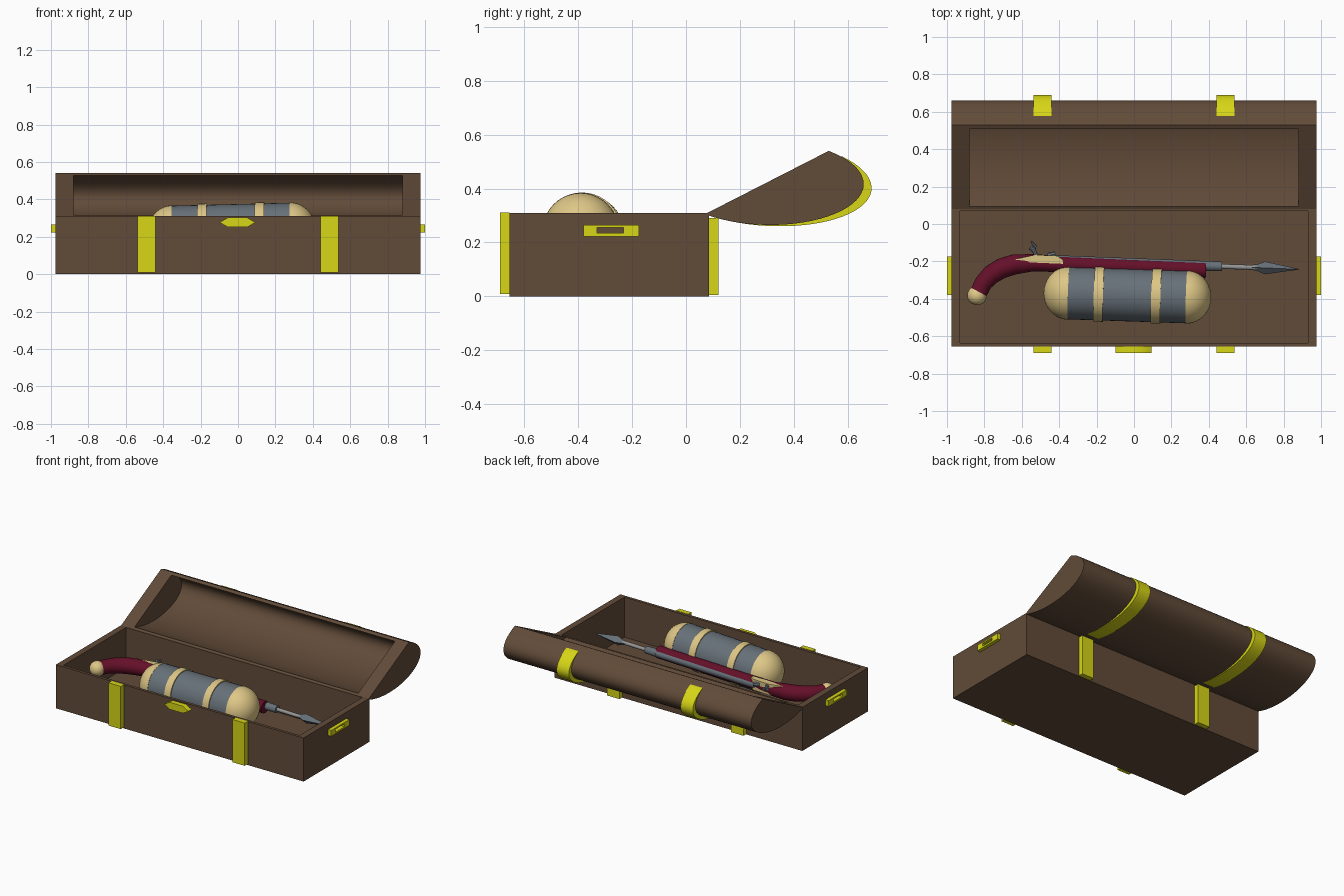
import bpy, bmesh
from math import sin, cos, pi, radians
from mathutils import Vector

if "Cube" in bpy.data.objects:
    bpy.data.objects.remove(bpy.data.objects["Cube"])


def material(name, rgb):
    m = bpy.data.materials.new(name)
    m.diffuse_color = (*rgb, 1)
    m.use_nodes = True
    m.node_tree.nodes["Principled BSDF"].inputs["Base Color"].default_value = m.diffuse_color
    return m


WOOD = material("dark_wood", (0.12, 0.07, 0.04))
BRASS = material("yellow_brass", (0.68, 0.67, 0.008))
CREAM = material("cream_metal", (0.73, 0.57, 0.24))
STEEL = material("steel", (0.135, 0.165, 0.19))
IRON = material("pale_steel", (0.3, 0.3, 0.3))
RED = material("red_wood", (0.13, 0.005, 0.022))


def loft(name, loops, mat, cyclic=False):
    """Skin matching loops of points; cap the ends unless cyclic."""
    bm = bmesh.new()
    rings = [[bm.verts.new(p) for p in loop] for loop in loops]
    n = len(rings[0])
    for a, b in zip(rings, rings[1:] + (rings[:1] if cyclic else [])):
        for i in range(n):
            j = (i + 1) % n
            bm.faces.new((a[i], a[j], b[j], b[i]))
    if not cyclic:
        bm.faces.new(rings[0])
        bm.faces.new(rings[-1])
    bmesh.ops.recalc_face_normals(bm, faces=bm.faces)
    me = bpy.data.meshes.new(name)
    bm.to_mesh(me)
    bm.free()
    me.materials.append(mat)
    ob = bpy.data.objects.new(name, me)
    bpy.context.collection.objects.link(ob)
    bpy.ops.object.select_all(action='DESELECT')
    ob.select_set(True)
    bpy.context.view_layer.objects.active = ob
    bpy.ops.object.shade_smooth_by_angle(angle=radians(35))
    return ob


def rect(x0, x1, y0, y1, z):
    return [(x0, y0, z), (x1, y0, z), (x1, y1, z), (x0, y1, z)]


def box(name, x0, x1, y0, y1, z0, z1, mat):
    return loft(name, [rect(x0, x1, y0, y1, z0), rect(x0, x1, y0, y1, z1)], mat)


def prism_x(name, section, x0, x1, mat):
    return loft(name, [[(x, y, z) for y, z in section] for x in (x0, x1)], mat)


def tube(name, pts, radii, mat, seg=24):
    """Round rings swept along a path lying near the horizontal."""
    pts = [Vector(p) for p in pts]
    loops = []
    for i, (p, r) in enumerate(zip(pts, radii)):
        t = (pts[min(i + 1, len(pts) - 1)] - pts[max(i - 1, 0)]).normalized()
        side = t.cross(Vector((0, 0, 1))).normalized()
        up = side.cross(t)
        loops.append([p + (side * cos(k * 2 * pi / seg) + up * sin(k * 2 * pi / seg)) * r
                      for k in range(seg)])
    return loft(name, loops, mat)


# chest body: hollow open box
loft("chest_body", [rect(-.975, .975, -.655, .085, 0), rect(-.975, .975, -.655, .085, .31),
                    rect(-.93, .93, -.635, .07, .31), rect(-.93, .93, -.635, .07, .025)], WOOD)


# lid: half-barrel section leaning back from the hinge
def arc(k=1.0, vy=.277, vz=-.105, t0=0, t1=180, n=32):
    out = []
    for i in range(n + 1):
        t = radians(t0 + (t1 - t0) * i / n)
        out.append((.30 + k * (-.23 * cos(t) + vy * sin(t)),
                    .4225 + k * (-.1175 * cos(t) + vz * sin(t))))
    return out


prism_x("lid_shell", arc() + arc(.9)[::-1], -.88, .88, WOOD)
for s, side in ((-1, "left"), (1, "right")):
    prism_x("lid_end_" + side, arc(), s * .88, s * .975, WOOD)

    # metal straps on the front, back and lid
    x0, x1 = s * .488 - .048, s * .488 + .048
    box("front_strap_" + side, x0, x1, -.69, -.655, .008, .312, BRASS)
    box("back_strap_" + side, x0, x1, .085, .12, .004, .29, BRASS)
    prism_x("lid_strap_" + side, arc(1, .314, -.112, 6, 170) + arc(.99, t0=6, t1=170)[::-1],
            x0, x1, BRASS)

    # side handle with a slot
    frame = []
    for x, (y0, y1, z0, z1) in ((.975, (-.38, -.175, .223, .265)), (1, (-.38, -.175, .223, .265)),
                                (1, (-.33, -.232, .235, .255)), (.975, (-.33, -.232, .235, .255))):
        frame.append([(s * x, y0, z0), (s * x, y1, z0), (s * x, y1, z1), (s * x, y0, z1)])
    loft("handle_" + side, frame, BRASS, cyclic=True)

# hexagonal front clasp
hexagon = [(-.098, .277), (-.055, .302), (.05, .302), (.093, .277), (.05, .252), (-.055, .252)]
loft("front_clasp", [[(x, y, z) for x, z in hexagon] for y in (-.69, -.655)], BRASS)


# gas tank: axis slightly tilted, given by x
def axis(x):
    return (x, -.3815 - .0337 * x, .235 + .025 * x)


tube("tank_body", [axis(-.36), axis(.29)], [.14, .14], STEEL, 40)
for name, x, s, ln in (("tank_cap_left", -.35, -1, .133), ("tank_cap_right", .28, 1, .133)):
    angs = [i * pi / 20 for i in range(10)] + [pi / 2 - .01]
    tube(name, [axis(x + s * ln * sin(a)) for a in angs], [.142 * cos(a) for a in angs], CREAM, 40)
for name, x in (("tank_band_left", -.187), ("tank_band_right", .12)):
    tube(name, [axis(x - .025), axis(x + .025)], [.147, .147], CREAM, 40)

# pistol lying on its side: stock, grip, pommel
Z = .215
grip = [(-.835, -.375), (-.805, -.315), (-.765, -.272), (-.71, -.238), (-.64, -.216),
        (-.54, -.207), (-.40, -.214), (.385, -.246)]
tube("pistol_stock", [(x, y, Z) for x, y in grip],
     [.046, .048, .052, .054, .054, .046, .043, .042], RED)
angs = [radians(d) for d in range(-86, 87, 12)]
tube("pommel", [(-.84 - .05 * sin(a) * .45, -.383 - .05 * sin(a) * .9, Z) for a in angs],
     [.052 * cos(a) for a in angs], CREAM)

# barrel with muzzle rings
tube("barrel", [(-.42, -.193, Z), (.39, -.222, Z)], [.026, .024], STEEL)
tube("muzzle", [(.38, -.224, Z), (.47, -.227, Z)], [.027, .025], STEEL)

# harpoon shaft and pointed head
tube("harpoon_shaft", [(.45, -.226, Z), (.68, -.234, Z)], [.013, .013], IRON, 12)
tube("harpoon_head", [(.62, -.232, Z), (.66, -.233, Z), (.70, -.235, Z), (.885, -.242, Z)],
     [.012, .018, .034, .001], STEEL, 4)

# flintlock plate, hammer and pan
plate = [(-.69, -.205), (-.60, -.18), (-.53, -.165), (-.41, -.17), (-.38, -.19),
         (-.38, -.213), (-.50, -.208), (-.60, -.203)]
loft("lock_plate", [[(x, y, z) for x, y in plate] for z in (Z - .03, Z + .047)], CREAM)
tube("hammer", [(-.50, -.19, Z + .03), (-.525, -.165, Z + .03), (-.535, -.14, Z + .03),
                (-.555, -.125, Z + .03)], [.014, .011, .012, .012], STEEL, 8)
tube("hammer_spur", [(-.535, -.145, Z + .03), (-.53, -.115, Z + .03), (-.55, -.092, Z + .03)],
     [.01, .009, .005], STEEL, 8)
tube("flash_pan", [(-.46, -.17, Z + .02), (-.42, -.16, Z + .02)], [.016, .014], STEEL, 8)
